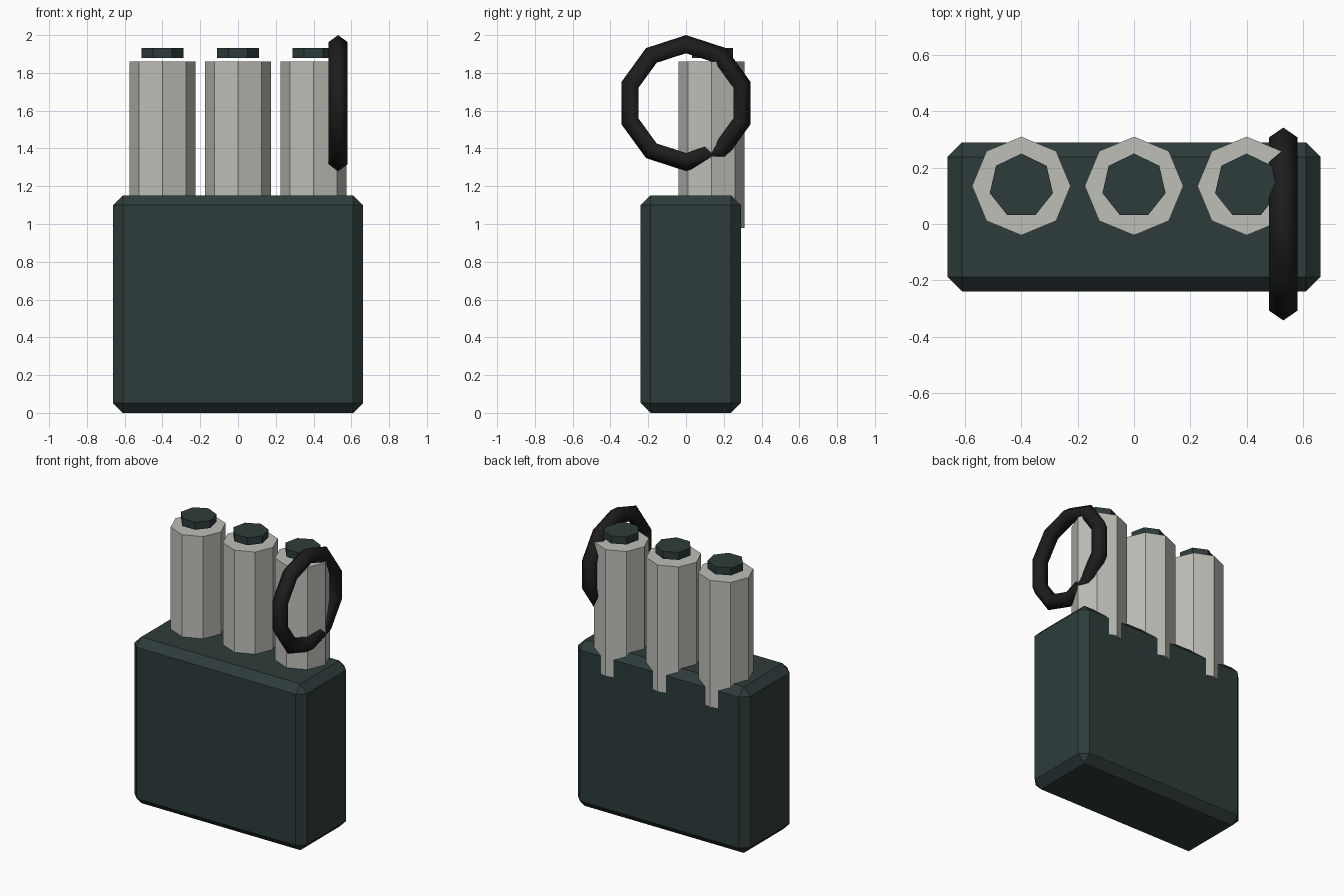
import bpy, bmesh, math

if "Cube" in bpy.data.objects:
    bpy.data.objects.remove(bpy.data.objects["Cube"])


def material(name, rgb):
    m = bpy.data.materials.new(name)
    m.diffuse_color = (*rgb, 1)
    m.use_nodes = True
    m.node_tree.nodes["Principled BSDF"].inputs["Base Color"].default_value = m.diffuse_color
    return m


def add_object(name, bm, mat):
    bmesh.ops.recalc_face_normals(bm, faces=bm.faces)
    mesh = bpy.data.meshes.new(name)
    bm.to_mesh(mesh)
    bm.free()
    mesh.materials.append(mat)
    obj = bpy.data.objects.new(name, mesh)
    bpy.context.collection.objects.link(obj)
    return obj


def prism(name, sides, radius, x, y, z0, z1, mat):
    """Upright prism with one corner pointing to the back (+y)."""
    bm = bmesh.new()
    angles = [math.pi / 2 + math.tau * i / sides for i in range(sides)]
    base = bm.faces.new([bm.verts.new((x + radius * math.cos(a),
                                       y + radius * math.sin(a), z0)) for a in angles])
    top = bmesh.ops.extrude_face_region(bm, geom=[base], use_keep_orig=True)
    verts = [v for v in top["geom"] if isinstance(v, bmesh.types.BMVert)]
    bmesh.ops.translate(bm, verts=verts, vec=(0, 0, z1 - z0))
    return add_object(name, bm, mat)


green = material("dark_green", (0.027, 0.045, 0.044))
grey = material("light_grey", (0.52, 0.52, 0.48))
black = material("black", (0.012, 0.012, 0.012))

# Pouch body: chamfered box
bm = bmesh.new()
bmesh.ops.create_cube(bm, size=1)
bmesh.ops.scale(bm, verts=bm.verts, vec=(1.324, 0.53, 1.152))
bmesh.ops.translate(bm, verts=bm.verts, vec=(0, 0.025, 0.576))
bmesh.ops.bevel(bm, geom=bm.edges[:], offset=0.052, offset_type='OFFSET',
                segments=1, affect='EDGES')
add_object("pouch_body", bm, green)

# Three octagonal canisters with floating seven-sided caps
for i, x in enumerate((-0.4, 0, 0.4), 1):
    prism(f"canister_{i}", 8, 0.175, x, 0.135, 0.98, 1.86, grey)
    prism(f"canister_cap_{i}", 7, 0.115, x, 0.135, 1.88, 1.932, green)

# Pull ring standing on the right side
bpy.ops.mesh.primitive_torus_add(major_segments=10, minor_segments=5,
                                 major_radius=0.307, minor_radius=0.053,
                                 location=(0.53, 0, 1.64),
                                 rotation=(0, math.pi / 2, 0))
ring = bpy.context.object
ring.name = "pull_ring"
ring.data.materials.append(black)
bpy.ops.object.shade_smooth()
